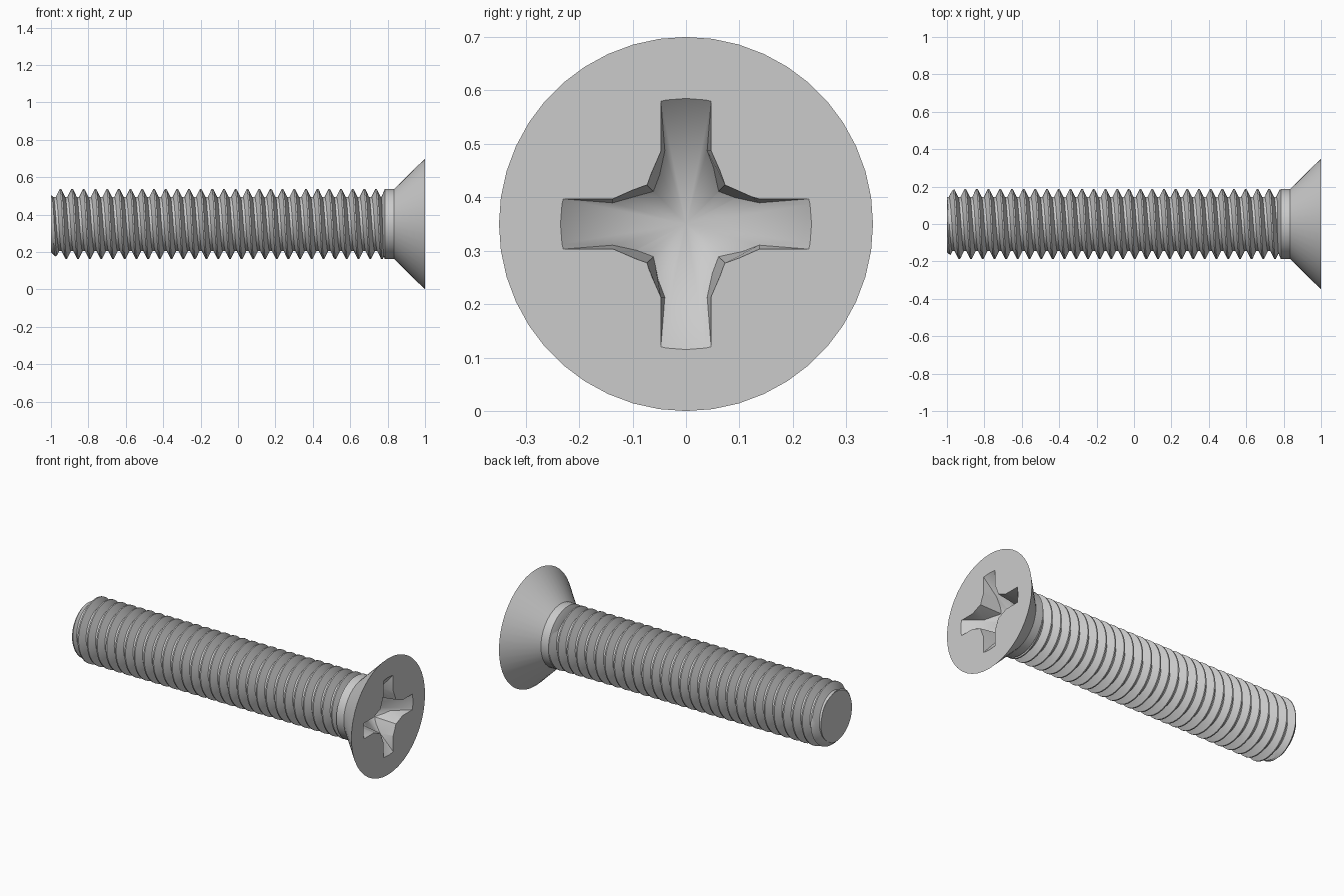
import bpy, bmesh, math

if "Cube" in bpy.data.objects:
    bpy.data.objects.remove(bpy.data.objects["Cube"], do_unlink=True)

AXIS_Z = 0.35            # height of the screw axis
PITCH, CREST, ROOT = 0.0625, 0.187, 0.145
TAIL, THREAD_END = -1.0, 0.78
TAU = math.tau

steel = bpy.data.materials.new("steel grey")
steel.use_nodes = True
GREY = (0.6, 0.6, 0.6, 1)
steel.diffuse_color = GREY
steel.node_tree.nodes["Principled BSDF"].inputs["Base Color"].default_value = GREY


def polar(x, r, a):
    return (x, r * math.cos(a), AXIS_Z + r * math.sin(a))


def skin(name, rows):
    """Closed solid through rows of points; open ends get flat caps."""
    bm = bmesh.new()
    grid = [[bm.verts.new(p) for p in row] for row in rows]
    for a, b in zip(grid, grid[1:]):
        for j in range(len(a) - 1):
            bm.faces.new((a[j], a[j + 1], b[j + 1], b[j]))
    bmesh.ops.remove_doubles(bm, verts=bm.verts, dist=1e-5)
    rim = [e for e in bm.edges if e.is_boundary]
    bmesh.ops.holes_fill(bm, edges=rim, sides=0)
    bmesh.ops.recalc_face_normals(bm, faces=bm.faces)
    mesh = bpy.data.meshes.new(name)
    bm.to_mesh(mesh)
    bm.free()
    mesh.materials.append(steel)
    ob = bpy.data.objects.new(name, mesh)
    bpy.context.collection.objects.link(ob)
    return ob


def lathe(name, profile, segments):
    return skin(name, [[polar(x, r, TAU * j / segments) for j in range(segments + 1)]
                       for x, r in profile])


def activate(ob):
    bpy.ops.object.select_all(action="DESELECT")
    ob.select_set(True)
    bpy.context.view_layer.objects.active = ob


def boolean(ob, cutter, operation):
    mod = ob.modifiers.new("cut", "BOOLEAN")
    mod.operation, mod.solver, mod.object = operation, "EXACT", cutter
    activate(ob)
    bpy.ops.object.modifier_apply(modifier=mod.name)
    bpy.data.objects.remove(cutter, do_unlink=True)


# Threaded shank: a helical ridge with a chamfered tail
def thread_point(turns, angle):
    x = -0.965 + PITCH * (turns + angle / TAU)
    x = min(max(x, TAIL), THREAD_END)
    u = (x + 0.965) / PITCH - angle / TAU
    d = abs((u + 0.5) % 1 - 0.5)
    t = min(max((d - 0.06) / 0.33, 0), 1)
    r = min(CREST + (ROOT - CREST) * t, 0.15 + x - TAIL)
    return polar(x, r, angle)


STEPS = 48
offsets = (-0.06, 0.06, 0.225, 0.39, 0.61, 0.775)
shank = skin("threaded_shank",
             [[thread_point(k + o, TAU * j / STEPS) for j in range(STEPS + 1)]
              for k in range(-3, 31) for o in offsets])

# Countersunk head with its plain collar
head = lathe("countersunk_head",
             [(0.765, 0.14), (0.785, CREST), (0.835, CREST), (1.0, 0.35)], 44)

# Cross recess: a conical floor limited by slightly tapered cross walls
DEPTH, REACH = 0.21, 0.235


def cross_ring(depth):
    w, c = 0.047 - 0.09 * depth, 0.073 - 0.09 * depth
    ring = []
    for k in range(4):
        for a, b in ((0.4, w), (0.137, w), (c, c), (w, 0.137), (w, 0.4)):
            ring.append(polar(1 - depth, math.hypot(a, b), math.atan2(b, a) + k * TAU / 4))
    return ring + ring[:1]


cross = skin("cross_cutter", [cross_ring(-0.06), cross_ring(0.3)])
recess = lathe("recess_cutter",
               [(1 - DEPTH, 0), (1.04, REACH * (DEPTH + 0.04) / DEPTH)], 40)
boolean(recess, cross, "INTERSECT")
boolean(head, recess, "DIFFERENCE")

for ob in (shank, head):
    activate(ob)
    bpy.ops.object.shade_smooth_by_angle(angle=math.radians(25))
